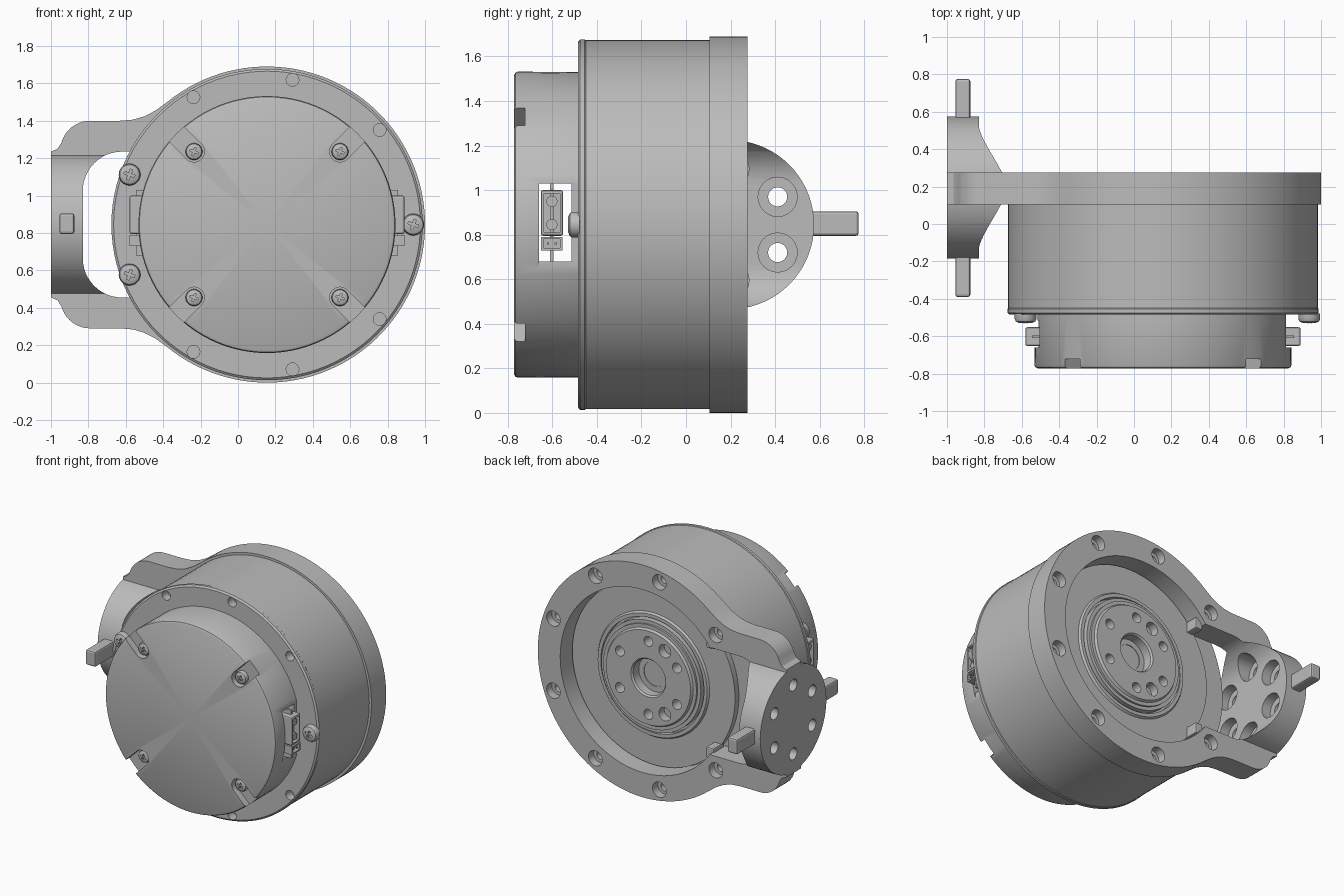
import bpy, bmesh
from math import sin, cos, pi, radians
from mathutils import Matrix, Vector

cube = bpy.data.objects.get("Cube")
if cube:
    bpy.data.objects.remove(cube)

CX, CZ = 0.155, 0.845          # motor axis (runs along y)
GREY = bpy.data.materials.new("machined grey")
COLOUR = (0.5, 0.5, 0.5, 1)
GREY.use_nodes = True
GREY.diffuse_color = COLOUR
GREY.node_tree.nodes["Principled BSDF"].inputs["Base Color"].default_value = COLOUR


def finish(name, bm):
    bmesh.ops.recalc_face_normals(bm, faces=bm.faces)
    mesh = bpy.data.meshes.new(name)
    bm.to_mesh(mesh)
    bm.free()
    mesh.materials.append(GREY)
    ob = bpy.data.objects.new(name, mesh)
    bpy.context.collection.objects.link(ob)
    return ob


def prism(name, outline, y0, y1):
    bm = bmesh.new()
    face = bm.faces.new([bm.verts.new((x, y0, z)) for x, z in outline])
    new = bmesh.ops.extrude_face_region(bm, geom=[face])["geom"]
    verts = [v for v in new if isinstance(v, bmesh.types.BMVert)]
    bmesh.ops.translate(bm, verts=verts, vec=(0, y1 - y0, 0))
    return finish(name, bm)


def lathe(name, profile, centre=(CX, CZ), steps=96):
    # profile holds (radius, y) pairs spun about an axis along y
    bm = bmesh.new()
    verts = [bm.verts.new((centre[0] + r, y, centre[1])) for r, y in profile]
    edges = [bm.edges.new(pair) for pair in zip(verts, verts[1:])]
    bmesh.ops.spin(bm, geom=verts + edges, cent=(centre[0], 0, centre[1]),
                   axis=(0, 1, 0), angle=2 * pi, steps=steps)
    bmesh.ops.remove_doubles(bm, verts=bm.verts, dist=1e-4)
    return finish(name, bm)


def cyl_y(name, x, z, r, y0, y1, steps=24):
    return lathe(name, [(0, y0), (r, y0), (r, y1), (0, y1)], (x, z), steps)


def cyl_x(name, y, z, r, x0, x1, steps=24):
    bm = bmesh.new()
    place = Matrix.Translation(((x0 + x1) / 2, y, z)) @ Matrix.Rotation(pi / 2, 4, "Y")
    bmesh.ops.create_cone(bm, cap_ends=True, segments=steps, radius1=r,
                          radius2=r, depth=x1 - x0, matrix=place)
    return finish(name, bm)


def box(name, x, y, z, bevel=0):
    bm = bmesh.new()
    bmesh.ops.create_cube(bm, size=1)
    for v in bm.verts:
        v.co = Vector([(a + b) / 2 + c * (b - a) for c, (a, b) in zip(v.co, (x, y, z))])
    if bevel:
        bmesh.ops.bevel(bm, geom=bm.edges[:], offset=bevel, segments=2,
                        profile=0.5, affect="EDGES")
    return finish(name, bm)


def combine(target, tool, operation="DIFFERENCE"):
    mod = target.modifiers.new("cut", "BOOLEAN")
    mod.operation, mod.object, mod.solver = operation, tool, "EXACT"
    bpy.context.view_layer.objects.active = target
    bpy.ops.object.modifier_apply(modifier=mod.name)
    bpy.data.objects.remove(tool)


def smooth(ob):
    bpy.ops.object.select_all(action="DESELECT")
    ob.select_set(True)
    bpy.context.view_layer.objects.active = ob
    bpy.ops.object.shade_smooth_by_angle(angle=radians(28))


def polar(radius, degrees):
    a = radians(degrees)
    return CX + radius * cos(a), CZ + radius * sin(a)


def arc(x, z, r, a0, a1, n=12):
    return [(x + r * cos(radians(a0 + (a1 - a0) * i / n)),
             z + r * sin(radians(a0 + (a1 - a0) * i / n))) for i in range(n + 1)]


# Mounting bracket: ring with two arms meeting a sideways disc
upper_arm = [(-0.44, 1.455), (-0.5, 1.424), (-0.56, 1.406), (-0.63, 1.4)]
upper_arm += arc(-0.79, 1.24, 0.16, 90, 165, 10)
upper_arm += [(-0.965, 1.25), (-1.0, 1.235)]
lower_arm = [(x, 2 * CZ - z) for x, z in reversed(upper_arm)]
bracket = prism("mounting_bracket",
                arc(CX, CZ, 0.845, -129, 129, 84) + upper_arm + lower_arm, 0.105, 0.275)
combine(bracket, cyl_x("disc", 0.195, CZ, 0.38, -1.0, -0.55, 72), "UNION")
window = arc(-0.62, 1.025, 0.21, 90, 180) + arc(-0.62, 0.665, 0.21, 180, 270)
combine(bracket, prism("window", window + [(-0.3, 0.455), (-0.3, 1.235)], -0.5, 0.9))
combine(bracket, cyl_y("recess", CX, CZ, 0.665, 0, 0.5, 96))
for a in range(-140, 141, 40):
    x, z = polar(0.766, a + 0)
    combine(bracket, cyl_y("counterbore", x, z, 0.055, 0.215, 0.4))
    combine(bracket, cyl_y("bolt_hole", x, z, 0.03, 0.13, 0.4))
for a in range(30, 360, 60):
    y, z = 0.195 + 0.25 * cos(radians(a)), CZ + 0.25 * sin(radians(a))
    combine(bracket, cyl_x("counterbore", y, z, 0.088, -0.9, -0.5))
    combine(bracket, cyl_x("bolt_hole", y, z, 0.043, -1.1, -0.5))
smooth(bracket)

# Locating keys where the window meets the recess
for side, label in ((1, "upper"), (-1, "lower")):
    z = sorted((CZ + side * 0.36, CZ + side * 0.44))
    box(label + "_key", (-0.39, -0.33), (0.12, 0.24), z, 0.008)

# Stub tabs on the edge of the disc
box("rear_tab", (-0.955, -0.875), (0.55, 0.775), (0.795, 0.905), 0.012)
box("front_tab", (-0.955, -0.875), (-0.39, -0.16), (0.795, 0.905), 0.012)

# Motor housing with the stepped floor behind it
body = lathe("motor_housing", [
    (0, -0.485), (0.82, -0.485), (0.832, -0.475), (0.832, -0.455), (0.828, -0.45),
    (0.828, 0.106), (0.655, 0.106), (0.655, 0.15), (0.45, 0.15), (0.44, 0.165),
    (0.415, 0.165), (0.415, 0.13), (0, 0.13)])
for a in (40, 80, 120, 240, 280, 320):
    combine(body, cyl_y("screw_hole", *polar(0.786, a), 0.034, -0.6, -0.42))
smooth(body)

# Output hub with bore and bolt circle
hub = lathe("output_hub", [
    (0, 0.1), (0.4, 0.1), (0.4, 0.18), (0.375, 0.18), (0.375, 0.195), (0.35, 0.195),
    (0.34, 0.212), (0.14, 0.212), (0.13, 0.2), (0.13, 0.135), (0.09, 0.135),
    (0.09, 0.115), (0, 0.115)])
for a in range(30, 360, 60):
    combine(hub, cyl_y("small_hole", *polar(0.265, a), 0.036, 0.12, 0.3))
for a in (0, 120, 240):
    combine(hub, cyl_y("large_hole", *polar(0.265, a), 0.048, 0.15, 0.3))
smooth(hub)

# Front cap with flats, a connector slot and four screw channels
cap = lathe("front_cap", [(0, -0.48), (0.685, -0.48), (0.687, -0.755),
                          (0.682, -0.766), (0.67, -0.772), (0, -0.772)])
for x in ((-0.8, -0.515), (0.812, 1.1)):
    combine(cap, box("flat", x, (-0.66, -0.4), (0.3, 1.4)))
combine(cap, box("slot", (-0.9, 1.2), (-0.659, -0.515), (0.68, 1.03)))
for a in (45, 135, 225, 315):
    channel = box("channel", (0.55, 0.9), (-0.9, -0.722), (-0.056, 0.056))
    channel.data.transform(Matrix.Translation((CX, 0, CZ)) @ Matrix.Rotation(-radians(a), 4, "Y"))
    combine(cap, channel)
    combine(cap, cyl_y("channel_end", *polar(0.552, a), 0.056, -0.9, -0.722))
smooth(cap)

# Cross-head screws: one shared mesh, scaled for each place
screw = lathe("screw", [(0, 0.1), (1, 0.1), (1, -0.4), (0.9, -0.62), (0.6, -0.76),
                        (0, -0.8)], (0, 0), 32)
combine(screw, box("cross_a", (-0.5, 0.5), (-1, -0.45), (-0.12, 0.12)))
combine(screw, box("cross_b", (-0.12, 0.12), (-1, -0.45), (-0.5, 0.5)))
smooth(screw)


def place_screw(name, x, y, z, size):
    ob = bpy.data.objects.new(name, screw.data)
    ob.location, ob.scale = (x, y, z), (size, size, size)
    ob.rotation_euler.y = 0.35
    bpy.context.collection.objects.link(ob)


for i, a in enumerate((0, 160, 200)):
    x, z = polar(0.782, a)
    place_screw(f"housing_screw_{i + 1}", x, -0.485, z, 0.058)
for i, a in enumerate((45, 135, 225, 315)):
    x, z = polar(0.552, a)
    place_screw(f"cap_screw_{i + 1}", x, -0.722, z, 0.045)
bpy.data.objects.remove(screw)

# Side connectors: a two-pole power socket above a small two-pin header
for side, label in ((1, "left"), (-1, "right")):
    def span(a, b):
        return sorted((CX + side * a, CX + side * b))
    power = box(label + "_power_socket", span(0.45, 0.735), (-0.652, -0.552), (0.795, 1.0), 0.01)
    combine(power, box("mouth", span(0.69, 0.9), (-0.638, -0.566), (0.81, 0.985)))
    for z in (0.845, 0.95):
        cyl_x(label + "_power_pin", -0.602, z, 0.025, *span(0.65, 0.725), 16)
    header = box(label + "_pin_header", span(0.45, 0.735), (-0.65, -0.555), (0.73, 0.79))
    combine(header, box("mouth", span(0.7, 0.9), (-0.64, -0.565), (0.74, 0.78)))
    for y in (-0.62, -0.585):
        box(label + "_header_pin", span(0.65, 0.73), (y - 0.005, y + 0.005), (0.755, 0.765))
    box(label + "_connector_rib", span(0.45, 0.7), (-0.61, -0.595), (0.68, 1.03))
